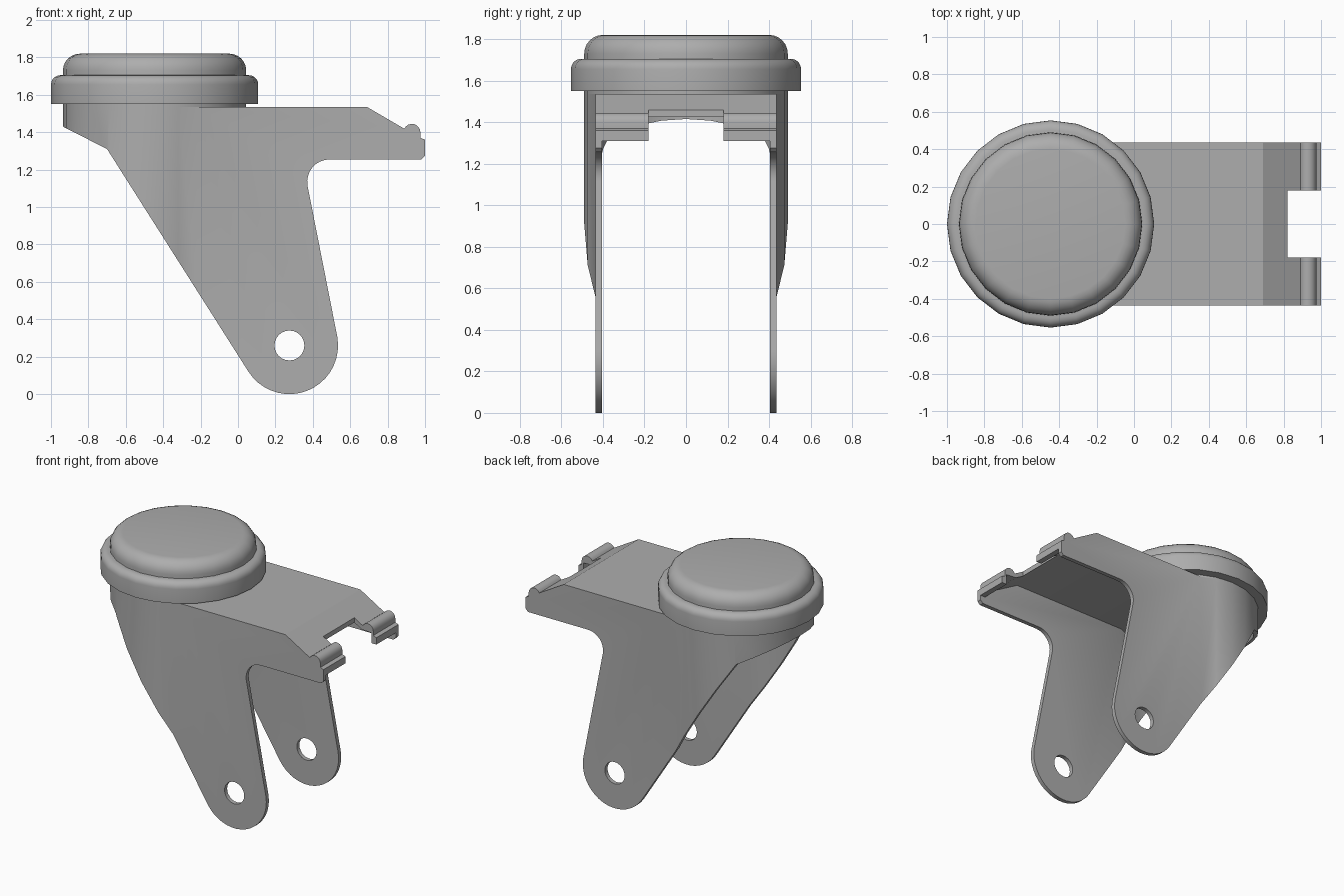
import bpy, bmesh
from math import sin, cos, radians, asin, degrees

if "Cube" in bpy.data.objects:
    bpy.data.objects.remove(bpy.data.objects["Cube"])

CX = -0.446          # swivel axis
SEGS = 24

grey = bpy.data.materials.new("plain_grey")
grey.use_nodes = True
grey.diffuse_color = (0.42, 0.42, 0.42, 1)
grey.node_tree.nodes["Principled BSDF"].inputs["Base Color"].default_value = (0.42, 0.42, 0.42, 1)


def arc(cx, cy, r, start, end, steps):
    angles = [radians(start + (end - start) * i / steps) for i in range(steps + 1)]
    return [(cx + r * cos(a), cy + r * sin(a)) for a in angles]


def make(name, bm):
    bmesh.ops.recalc_face_normals(bm, faces=bm.faces)
    mesh = bpy.data.meshes.new(name)
    bm.to_mesh(mesh)
    bm.free()
    mesh.materials.append(grey)
    obj = bpy.data.objects.new(name, mesh)
    bpy.context.collection.objects.link(obj)
    return obj


def prism(name, outline, low, high, axis):
    """Extrude a 2D outline along y (side outline) or z (plan outline)."""
    bm = bmesh.new()
    place = (lambda p, d: (p[0], d, p[1])) if axis == "y" else (lambda p, d: (p[0], p[1], d))
    face = bm.faces.new([bm.verts.new(place(p, low)) for p in outline])
    new = bmesh.ops.extrude_face_region(bm, geom=[face])["geom"]
    shift = place((0, 0), high - low)
    bmesh.ops.translate(bm, vec=shift, verts=[v for v in new if isinstance(v, bmesh.types.BMVert)])
    return make(name, bm)


def boolean(target, tool, operation):
    mod = target.modifiers.new("cut", "BOOLEAN")
    mod.operation, mod.solver, mod.object = operation, "EXACT", tool
    bpy.context.view_layer.objects.active = target
    bpy.ops.object.modifier_apply(modifier=mod.name)
    bpy.data.objects.remove(tool)


def smooth(obj, angle):
    bpy.ops.object.select_all(action="DESELECT")
    obj.select_set(True)
    bpy.context.view_layer.objects.active = obj
    bpy.ops.object.shade_smooth_by_angle(angle=radians(angle))


def plan(radius, half_width):
    """Round head running into straight cheeks."""
    a = degrees(asin(half_width / radius))
    rim = [(CX + radius * cos(radians(t)), radius * sin(radians(t)))
           for t in [a] + list(range(75, 286, 360 // SEGS)) + [360 - a]]
    return rim + [(1.2, -half_width), (1.2, half_width)]


# Fork: side outline trimmed to the plan outline
side = [(-1.1, 1.535), (-1.1, 1.514), (-0.70, 1.31)]
side += arc(0.275, 0.26, 0.26, 212.7, 370, 18)       # axle end of the leg
side += arc(0.49, 1.135, 0.12, 190, 90, 8)           # inner corner
side += [(0.98, 1.255), (1.0, 1.275), (1.0, 1.36), (0.975, 1.37)]
side += arc(0.93, 1.40, 0.045, 0, 155, 8)            # hook bead
side += [(0.69, 1.535)]
fork = prism("fork", side, -0.7, 0.7, "y")
boolean(fork, prism("plan_trim", plan(0.49, 0.435), -0.2, 2, "z"), "INTERSECT")

# Hollow inside, leaving cheeks, top plate and end lip
under = [(-1.2, -0.3), (-1.2, 1.505), (0.68, 1.505), (0.88, 1.39), (0.96, 1.385),
         (0.96, 1.31), (1.1, 1.31), (1.1, -0.3)]
hollow = prism("hollow", under, -0.7, 0.7, "y")
boolean(hollow, prism("hollow_trim", plan(0.46, 0.405), -0.5, 2, "z"), "INTERSECT")
boolean(fork, hollow, "DIFFERENCE")

# Notch in the end lip and axle holes
notch = [(0.82, -0.18), (1.2, -0.18), (1.2, 0.18), (0.82, 0.18)]
boolean(fork, prism("notch", notch, 1, 2, "z"), "DIFFERENCE")
boolean(fork, prism("axle_hole", arc(0.275, 0.26, 0.08, 0, 345, 23), -1, 1, "y"), "DIFFERENCE")
smooth(fork, 30)


# Swivel cap parts turned around the vertical axis
def lathe(name, profile):
    bm = bmesh.new()
    verts = [bm.verts.new((CX + r, 0, z)) for r, z in profile]
    edges = [bm.edges.new(pair) for pair in zip(verts, verts[1:])]
    bmesh.ops.spin(bm, geom=verts + edges, cent=(CX, 0, 0), axis=(0, 0, 1),
                   angle=radians(360), steps=SEGS, use_duplicate=False)
    bmesh.ops.remove_doubles(bm, verts=bm.verts, dist=0.0005)
    obj = make(name, bm)
    smooth(obj, 40)
    return obj


lathe("collar", [(0, 1.52), (0.49, 1.52), (0.49, 1.56), (0, 1.56)])
lathe("swivel_ring", [(0, 1.55), (0.554, 1.55)] + arc(0.504, 1.655, 0.05, 0, 90, 5) + [(0, 1.705)])
lathe("swivel_dome", [(0, 1.69), (0.49, 1.69)] + arc(0.40, 1.73, 0.09, 0, 90, 6) + [(0, 1.82)])
